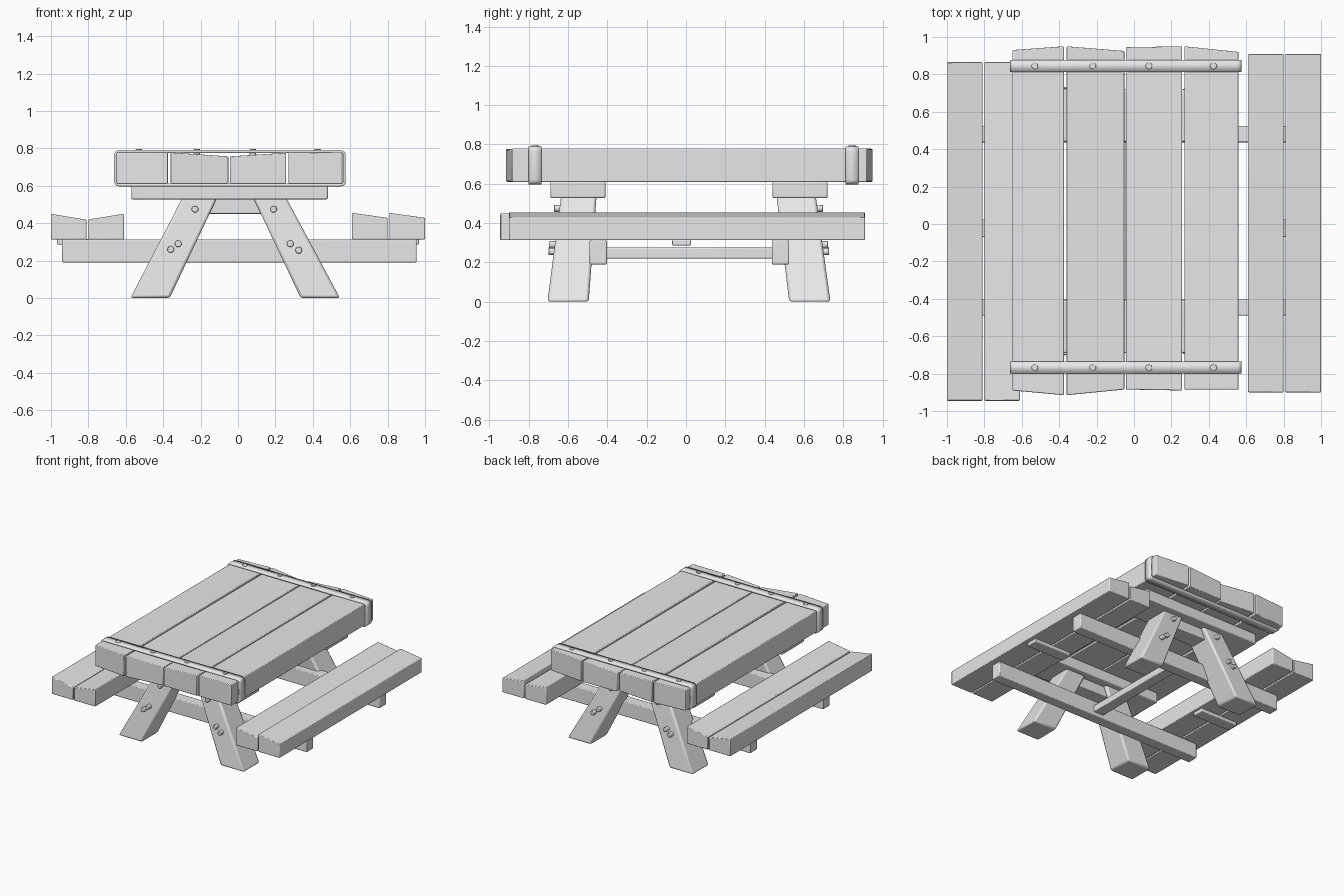
import bpy, bmesh, math
from mathutils import Vector, Matrix

old = bpy.data.objects.get("Cube")
if old:
    bpy.data.objects.remove(old, do_unlink=True)

grey = bpy.data.materials.new("plain_grey")
grey.use_nodes = True
grey.diffuse_color = (0.8, 0.8, 0.8, 1)
grey.node_tree.nodes["Principled BSDF"].inputs["Base Color"].default_value = (0.8, 0.8, 0.8, 1)


def finish(name, bm, bevel=0.0):
    bmesh.ops.recalc_face_normals(bm, faces=bm.faces)
    mesh = bpy.data.meshes.new(name)
    bm.to_mesh(mesh)
    bm.free()
    mesh.materials.append(grey)
    obj = bpy.data.objects.new(name, mesh)
    bpy.context.collection.objects.link(obj)
    if bevel:
        mod = obj.modifiers.new("soft_edges", 'BEVEL')
        mod.width = bevel
        mod.segments = 2
    bpy.ops.object.select_all(action='DESELECT')
    obj.select_set(True)
    bpy.context.view_layer.objects.active = obj
    bpy.ops.object.shade_smooth_by_angle(angle=math.radians(35))
    return obj


def hexa(name, low, high, bevel=0.006):
    """Solid between two matching four-sided loops."""
    bm = bmesh.new()
    a = [bm.verts.new(p) for p in low]
    b = [bm.verts.new(p) for p in high]
    bm.faces.new(a)
    bm.faces.new(b)
    for i in range(4):
        j = (i + 1) % 4
        bm.faces.new((a[i], a[j], b[j], b[i]))
    return finish(name, bm, bevel)


def plank(name, x, front, back, z, top, bevel=0.005):
    """Board along y; front, back and top give values at its two x edges."""
    plan = [(x[0], front[0], 0), (x[1], front[1], 0), (x[1], back[1], 1), (x[0], back[0], 1)]
    tops = (top[0], top[1], top[1], top[0])
    return hexa(name, [(p[0], p[1], z) for p in plan],
                [(p[0], p[1], t) for p, t in zip(plan, tops)], bevel)


def box(name, x, y, z, bevel=0.006):
    return plank(name, x, (y[0], y[0]), (y[1], y[1]), z[0], (z[1], z[1]), bevel)


def bolt(name, pos, axis, radius=0.018, depth=0.04):
    bm = bmesh.new()
    turn = Vector((0, 0, 1)).rotation_difference(Vector(axis)).to_matrix().to_4x4()
    bmesh.ops.create_cone(bm, cap_ends=True, segments=14, radius1=radius, radius2=radius,
                          depth=depth, matrix=Matrix.Translation(pos) @ turn)
    finish(name, bm, 0.004)


# Table top planks with uneven sawn ends
top_planks = [
    ((-0.65, -0.375), (-0.89, -0.915), (0.93, 0.95), (0.778, 0.778)),
    ((-0.36, -0.052), (-0.915, -0.885), (0.95, 0.925), (0.778, 0.757)),
    ((-0.043, 0.257), (-0.885, -0.89), (0.945, 0.95), (0.757, 0.776)),
    ((0.27, 0.56), (-0.885, -0.885), (0.95, 0.92), (0.778, 0.78)),
]
for i, (x, front, back, top) in enumerate(top_planks):
    plank(f"top_plank_{i + 1}", x, front, back, 0.61, top)


# Straps wrapped around the table top, with rivets
def strap(name, y0, y1):
    x0, x1, z0, z1, r = -0.662, 0.576, 0.597, 0.79, 0.025
    corners = [(x1 - r, z1 - r), (x0 + r, z1 - r), (x0 + r, z0 + r), (x1 - r, z0 + r)]
    bm = bmesh.new()
    loops = [[], []]
    for k, (cx, cz) in enumerate(corners):
        for s in range(5):
            a = math.pi / 2 * (k + s / 4)
            for loop, y in zip(loops, (y0, y1)):
                loop.append(bm.verts.new((cx + r * math.cos(a), y, cz + r * math.sin(a))))
    n = len(loops[0])
    for i in range(n):
        j = (i + 1) % n
        bm.faces.new((loops[0][i], loops[0][j], loops[1][j], loops[1][i]))
    obj = finish(name, bm)
    mod = obj.modifiers.new("thickness", 'SOLIDIFY')
    mod.thickness = 0.014
    mod.offset = -1


for end, y0, y1 in (("front", -0.80, -0.735), ("back", 0.812, 0.878)):
    strap(f"{end}_strap", y0, y1)
    for i, x in enumerate((-0.53, -0.22, 0.08, 0.425)):
        bolt(f"{end}_strap_rivet_{i + 1}", (x, (y0 + y1) / 2, 0.777), (0, 0, 1))

# Bench seats: two sloping planks each, joined by a batten below
benches = [
    ("right", -0.945, 0.865, [((-1.0, -0.81), (0.45, 0.418)), ((-0.80, -0.61), (0.42, 0.45))]),
    ("left", -0.90, 0.91, [((0.61, 0.80), (0.455, 0.428)), ((0.81, 1.0), (0.455, 0.428))]),
]
for side, y0, y1, boards in benches:
    for i, (x, top) in enumerate(boards):
        plank(f"{side}_bench_plank_{i + 1}", x, (y0, y0), (y1, y1), 0.313, top)
    s = 1 if side == "left" else -1
    box(f"{side}_bench_batten", sorted((s * 0.63, s * 0.967)), (-0.07, 0.025), (0.286, 0.316))

# Seat beams and the long stretcher between them
box("front_seat_beam", (-0.94, 0.955), (-0.49, -0.403), (0.19, 0.313))
box("back_seat_beam", (-0.94, 0.955), (0.437, 0.525), (0.19, 0.313))
box("centre_stretcher", (-0.045, 0.045), (-0.42, 0.45), (0.22, 0.275))

# Leg frames: splayed legs, spacer, top brace and bolts
leg_x = {"right": ((-0.575, -0.365), (-0.295, -0.11)), "left": ((0.335, 0.545), (0.08, 0.255))}
frames = {
    "front": (-1, (-0.705, -0.495), (-0.635, -0.455), (-0.69, -0.41)),
    "back": (1, (0.525, 0.735), (0.46, 0.66), (0.44, 0.72)),
}
for end, (d, y_low, y_high, y_brace) in frames.items():
    for side, (x_low, x_high) in leg_x.items():
        loops = []
        for x, y, z in ((x_low, y_low, 0), (x_high, y_high, 0.54)):
            loops.append([(x[0], y[0], z), (x[1], y[0], z), (x[1], y[1], z), (x[0], y[1], z)])
        hexa(f"{end}_{side}_leg", *loops, bevel=0.014)
    hexa(f"{end}_spacer",
         [(x, y, 0.45) for x, y in ((-0.17, y_high[0] + 0.03), (0.14, y_high[0] + 0.03),
                                    (0.14, y_high[1] - 0.03), (-0.17, y_high[1] - 0.03))],
         [(x, y, 0.54) for x, y in ((-0.13, y_high[0] + 0.03), (0.10, y_high[0] + 0.03),
                                    (0.10, y_high[1] - 0.03), (-0.13, y_high[1] - 0.03))])
    box(f"{end}_top_brace", (-0.57, 0.48), y_brace, (0.527, 0.612), 0.008)
    outer = (min if d < 0 else max)
    lean = (outer(y_high) - outer(y_low)) / 0.54
    spots = [(-0.23, 0.475), (0.19, 0.475), (-0.32, 0.29), (-0.36, 0.26), (0.28, 0.29), (0.325, 0.255)]
    for i, (x, z) in enumerate(spots):
        bolt(f"{end}_leg_bolt_{i + 1}", (x, outer(y_low) + lean * z + d * 0.006, z), (0, 1, 0), 0.018, 0.045)
